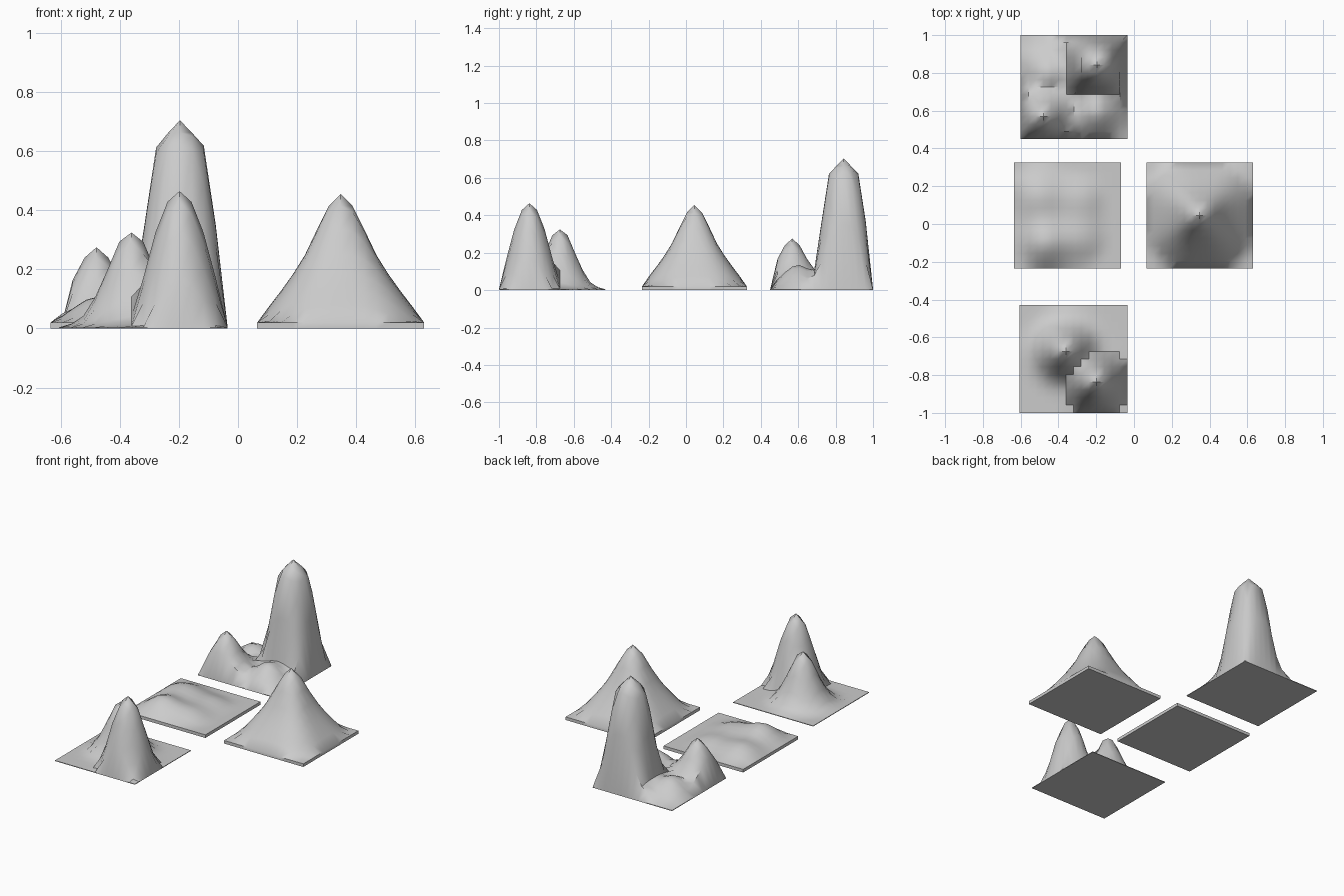
import bpy, bmesh, math

if "Cube" in bpy.data.objects:
    bpy.data.objects.remove(bpy.data.objects["Cube"])

CELLS = 14  # grid cells along each side of a tile


def profile(points, d):
    """Straight-line interpolation through (distance, height) points."""
    for (d0, z0), (d1, z1) in zip(points, points[1:]):
        if d <= d1:
            return z0 + (z1 - z0) * (d - d0) / (d1 - d0)
    return points[-1][1]


def peak(cx, cy, points, p=2.0):
    """Mountain with a given profile; larger p gives a squarer plan."""
    def height(x, y):
        d = (abs(x - cx) ** p + abs(y - cy) ** p) ** (1 / p)
        return profile(points, d)
    return height


def mound(cx, cy, h, r):
    """Soft rounded hill."""
    return lambda x, y: h * math.exp(-((x - cx) ** 2 + (y - cy) ** 2) / (r * r))


def tile(name, x0, x1, y0, y1, base, height):
    """Closed terrain tile: displaced grid, thin side walls, flat underside."""
    bm = bmesh.new()
    n = CELLS
    grid = []
    for j in range(n + 1):
        row = []
        for i in range(n + 1):
            x = x0 + (x1 - x0) * i / n
            y = y0 + (y1 - y0) * j / n
            inside = 0 < i < n and 0 < j < n
            row.append(bm.verts.new((x, y, max(base, height(x, y)) if inside else base)))
        grid.append(row)
    for j in range(n):
        for i in range(n):
            bm.faces.new((grid[j][i], grid[j][i + 1], grid[j + 1][i + 1], grid[j + 1][i]))
    rim = [e for e in bm.edges if e.is_boundary]
    ext = bmesh.ops.extrude_edge_only(bm, edges=rim)["geom"]
    for v in ext:
        if isinstance(v, bmesh.types.BMVert):
            v.co.z = 0
    bottom = [e for e in ext if isinstance(e, bmesh.types.BMEdge)]
    bmesh.ops.contextual_create(bm, geom=bottom)
    bmesh.ops.recalc_face_normals(bm, faces=bm.faces[:])
    me = bpy.data.meshes.new(name)
    bm.to_mesh(me)
    bm.free()
    ob = bpy.data.objects.new(name, me)
    bpy.context.collection.objects.link(ob)
    bpy.ops.object.select_all(action='DESELECT')
    ob.select_set(True)
    bpy.context.view_layer.objects.active = ob
    bpy.ops.object.shade_smooth_by_angle(angle=math.radians(40))


def highest(*parts):
    return lambda x, y: max(f(x, y) for f in parts)


def total(*parts):
    return lambda x, y: sum(f(x, y) for f in parts)


# back tile: tall tower-like mountain, small peak and low hills
tile("tall_mountain_tile", -0.60, -0.035, 0.45, 1.0, 0.004, highest(
    peak(-0.196, 0.843, [(0, .705), (.08, .62), (.16, .09), (.21, .06), (.26, 0)], 3),
    peak(-0.479, 0.568, [(0, .275), (.04, .24), (.08, .165), (.12, .11), (.17, .07), (.24, .02), (.3, 0)]),
    mound(-0.20, 0.60, 0.135, 0.12),
    mound(-0.45, 0.80, 0.11, 0.12)))

# front tile: two neighbouring peaks
tile("twin_peak_tile", -0.605, -0.035, -1.0, -0.43, 0.004, highest(
    peak(-0.198, -0.837, [(0, .465), (.04, .43), (.08, .33), (.12, .18), (.17, .01), (.3, 0)]),
    peak(-0.361, -0.674, [(0, .325), (.04, .295), (.08, .2), (.12, .11), (.17, .03), (.24, 0)])))

# right tile: one broad peak on a slab
tile("broad_peak_tile", 0.065, 0.63, -0.235, 0.325, 0.02,
     peak(0.3475, 0.045, [(0, .455), (.04, .415), (.08, .335), (.12, .25),
                          (.17, .17), (.23, .09), (.282, .025), (.4, .02)], 3))

# left tile: rolling hills on a slab
tile("rolling_hills_tile", -0.635, -0.068, -0.235, 0.325, 0.02, total(
    mound(-0.48, -0.10, 0.10, 0.12),
    mound(-0.28, -0.08, 0.06, 0.13),
    mound(-0.50, 0.15, 0.08, 0.14),
    mound(-0.27, 0.14, 0.05, 0.12)))
